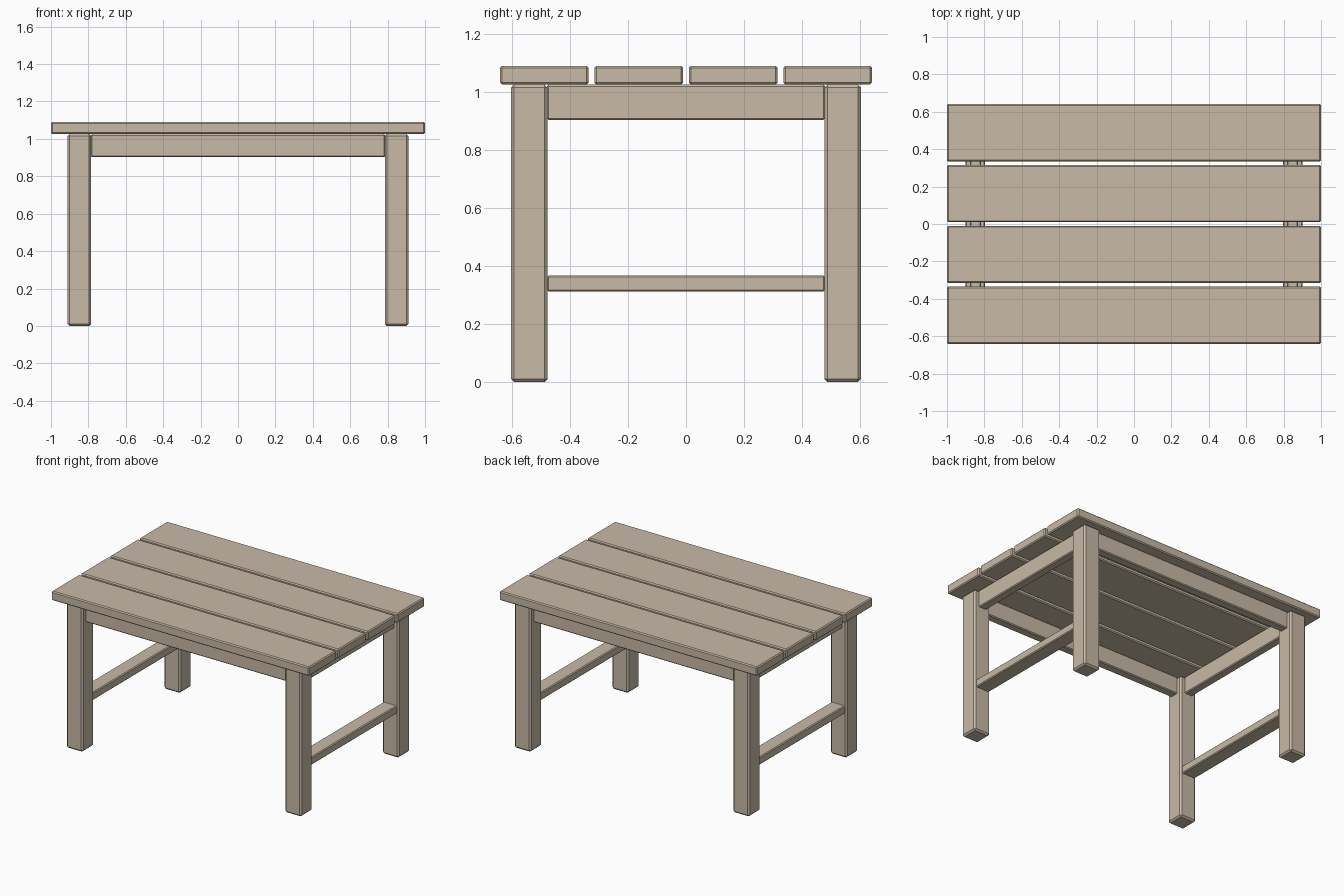
import bpy

if "Cube" in bpy.data.objects:
    bpy.data.objects.remove(bpy.data.objects["Cube"])

wood = bpy.data.materials.new("pale wood")
wood.diffuse_color = (0.58, 0.49, 0.38, 1.0)
wood.use_nodes = True
wood.node_tree.nodes["Principled BSDF"].inputs["Base Color"].default_value = wood.diffuse_color


def beam(name, center, size, chamfer):
    """Chamfered timber with the given centre and full dimensions."""
    bpy.ops.mesh.primitive_cube_add(size=1, location=center)
    ob = bpy.context.object
    ob.name = name
    ob.scale = size
    bpy.ops.object.transform_apply(location=False, rotation=False, scale=True)
    ob.data.materials.append(wood)
    bevel = ob.modifiers.new("chamfer", 'BEVEL')
    bevel.width = chamfer
    bevel.segments = 1
    return ob


LEG_X, LEG_Y = 0.848, 0.54
LEG = 0.126
TOP_Z, UNDER_Z = 1.09, 1.026

# Four table top slats with narrow gaps
for i in range(4):
    y = (i - 1.5) * 0.3255
    beam(f"top_slat_{i + 1}", (0, y, (TOP_Z + UNDER_Z) / 2),
         (2.0, 0.306, TOP_Z - UNDER_Z), 0.007)

# Legs
for sx, side in ((-1, "left"), (1, "right")):
    for sy, end in ((-1, "front"), (1, "back")):
        beam(f"{end}_{side}_leg", (sx * LEG_X, sy * LEG_Y, UNDER_Z / 2),
             (LEG, LEG, UNDER_Z), 0.011)

# Long aprons between the legs
for sy, end in ((-1, "front"), (1, "back")):
    beam(f"{end}_apron", (0, sy * LEG_Y, 0.964),
         (2 * LEG_X - LEG + 0.004, 0.06, 0.122), 0.006)

# Short aprons and low stretchers at each end
for sx, side in ((-1, "left"), (1, "right")):
    span = 2 * LEG_Y - LEG + 0.004
    beam(f"{side}_apron", (sx * LEG_X, 0, 0.964), (0.06, span, 0.122), 0.006)
    beam(f"{side}_stretcher", (sx * LEG_X, 0, 0.34), (0.105, span, 0.056), 0.006)
